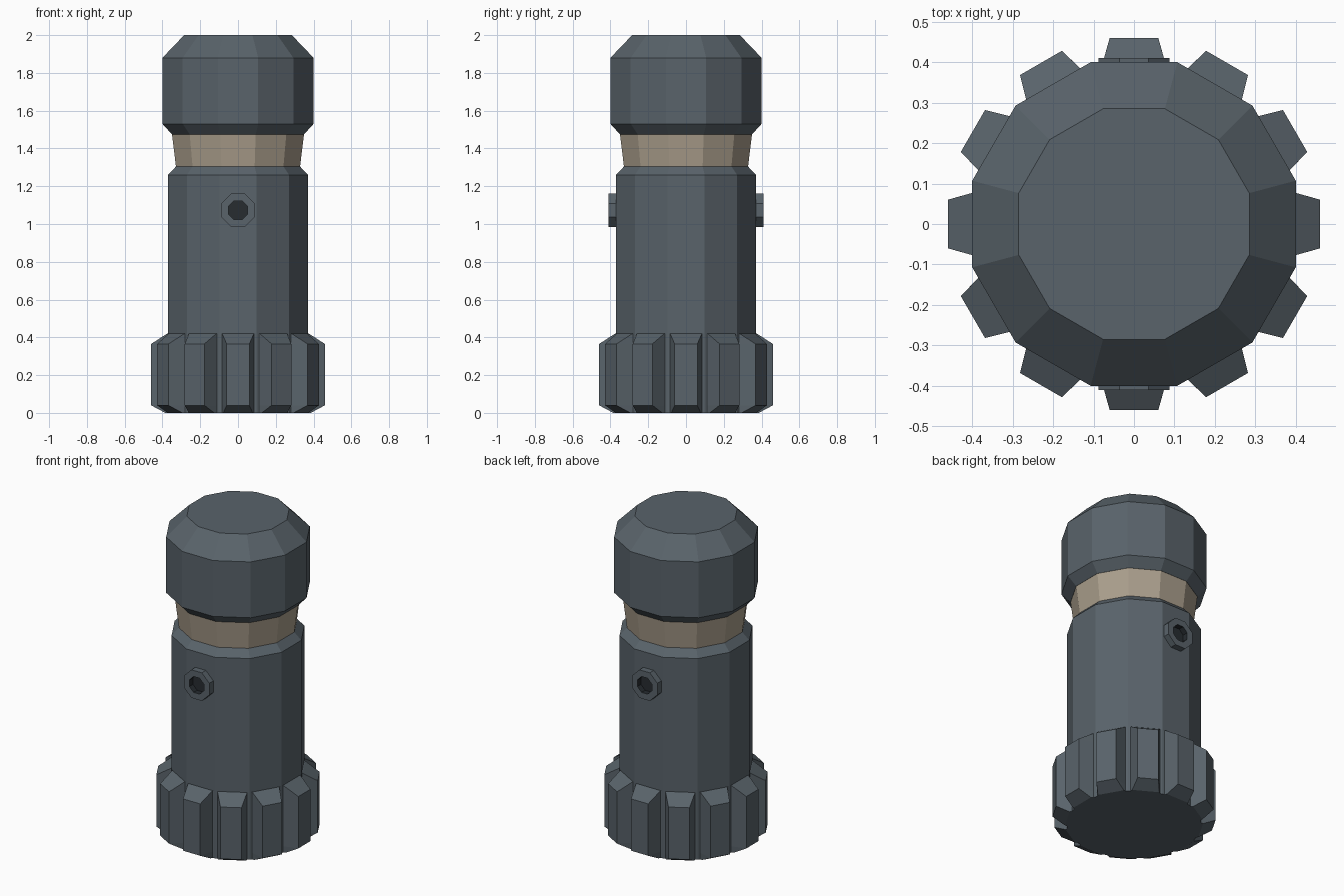
import bpy
from math import pi, cos, sin, radians

if "Cube" in bpy.data.objects:
    bpy.data.objects.remove(bpy.data.objects["Cube"])


def material(name, rgb):
    m = bpy.data.materials.new(name)
    m.diffuse_color = (*rgb, 1)
    m.use_nodes = True
    m.node_tree.nodes["Principled BSDF"].inputs["Base Color"].default_value = m.diffuse_color
    return m


DARK = material("dark_metal", (0.10, 0.125, 0.145))
TAN = material("tan_band", (0.40, 0.34, 0.26))
BLACK = material("bore_black", (0.02, 0.025, 0.03))


def loft(name, loops, mat, cap_start=True, cap_end=True):
    """Skin a stack of equal-length point loops."""
    n = len(loops[0])
    verts = [p for loop in loops for p in loop]
    faces = []
    for k in range(len(loops) - 1):
        a, b = k * n, (k + 1) * n
        for i in range(n):
            j = (i + 1) % n
            faces.append((a + i, a + j, b + j, b + i))
    if cap_start:
        faces.append(tuple(reversed(range(n))))
    if cap_end:
        faces.append(tuple(range(len(verts) - n, len(verts))))
    mesh = bpy.data.meshes.new(name)
    mesh.from_pydata(verts, [], faces)
    mesh.materials.append(mat)
    obj = bpy.data.objects.new(name, mesh)
    bpy.context.collection.objects.link(obj)
    return obj


def lathe(name, profile, sides, mat, **caps):
    """Profile of (distance to flat, z), flats facing the axes."""
    half = pi / sides
    loops = [[(r / cos(half) * cos(2 * pi * i / sides + half),
               r / cos(half) * sin(2 * pi * i / sides + half), z)
              for i in range(sides)] for r, z in profile]
    return loft(name, loops, mat, **caps)


# Main barrel, neck band and head
lathe("barrel", [(0.37, 0), (0.37, 1.26), (0.328, 1.305)], 12, DARK)
lathe("neck_band", [(0.328, 1.30), (0.35, 1.48)], 12, TAN)
lathe("head", [(0.35, 1.475), (0.40, 1.53), (0.40, 1.88), (0.285, 2.0)], 12, DARK)


# Toothed base collar
def gear_loop(z, tip, half_tip, root=0.372, half_root=0.085):
    pts = []
    for k in range(12):
        a = radians(30 * k)
        for r, t in ((root, -half_root), (tip, -half_tip),
                     (tip, half_tip), (root, half_root)):
            pts.append((r * cos(a) - t * sin(a), r * sin(a) + t * cos(a), z))
    return pts


loft("toothed_collar", [gear_loop(0, 0.385, 0.078), gear_loop(0.04, 0.46, 0.06),
                        gear_loop(0.365, 0.46, 0.06), gear_loop(0.42, 0.375, 0.084)], DARK)

# Octagonal ports on front and back
for side, angle in (("front", 90), ("back", -90)):
    ring = lathe(side + "_port_ring", [(0.088, 0.36), (0.088, 0.41), (0.05, 0.41)],
                 8, DARK, cap_start=False, cap_end=False)
    bore = lathe(side + "_port_bore", [(0.05, 0.41), (0.05, 0.375)],
                 8, BLACK, cap_start=False)
    # Port end face looks outward
    bore.data.polygons[-1].flip()
    for part in (ring, bore):
        part.rotation_euler.x = radians(angle)
        part.location.z = 1.073
    bore.data.polygons[-1].flip()
